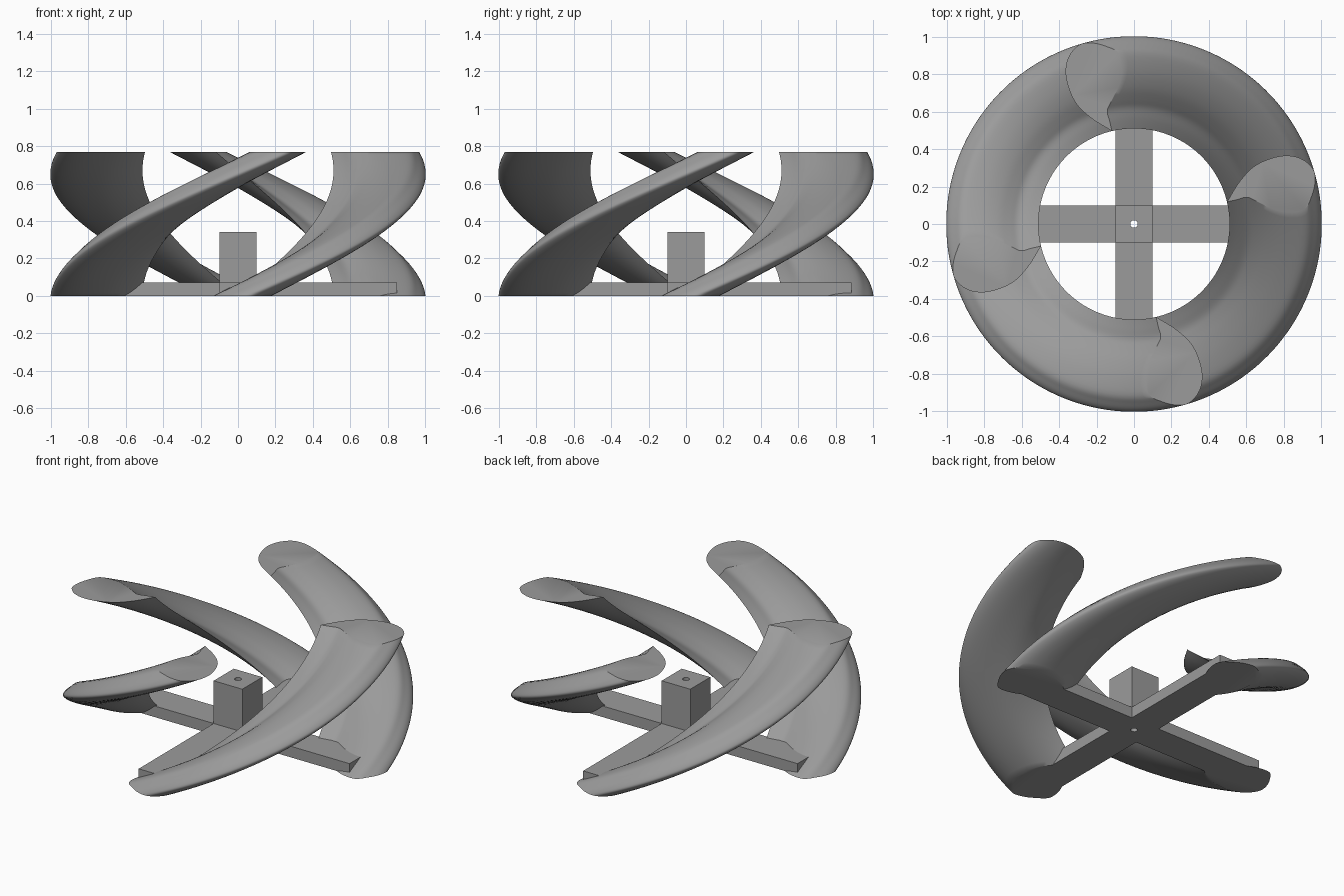
import bpy, bmesh, math
from mathutils import Vector

if "Cube" in bpy.data.objects:
    bpy.data.objects.remove(bpy.data.objects["Cube"])

HEIGHT = 0.77
TWIST = math.radians(103)

grey = bpy.data.materials.new("plain_grey")
grey.diffuse_color = (0.33, 0.33, 0.33, 1)
grey.use_nodes = True
grey.node_tree.nodes["Principled BSDF"].inputs["Base Color"].default_value = grey.diffuse_color

# Blade section at the top; the first point is the sharp inner edge
SECTION = [(0.497, 0.118), (0.55, 0.13), (0.604, 0.143), (0.655, 0.122), (0.73, 0.085),
           (0.82, 0.064), (0.912, 0.079), (0.95, 0.15), (0.968, 0.225), (0.957, 0.295),
           (0.888, 0.352), (0.785, 0.364), (0.655, 0.317), (0.567, 0.23), (0.497, 0.118)]


def smooth_outline(points, steps=4):
    """Curve through the points, keeping the corner at the ends."""
    p = [Vector(q) for q in points]
    p = [2 * p[0] - p[1]] + p + [2 * p[-1] - p[-2]]
    out = []
    for i in range(1, len(p) - 2):
        a, b, c, d = p[i - 1:i + 3]
        for s in range(steps):
            t = s / steps
            out.append(0.5 * (2 * b + (c - a) * t + (2 * a - 5 * b + 4 * c - d) * t ** 2
                              + (3 * b - a - 3 * c + d) * t ** 3))
    return out


def finish(name, bm, smooth=False):
    bmesh.ops.recalc_face_normals(bm, faces=bm.faces)
    mesh = bpy.data.meshes.new(name)
    bm.to_mesh(mesh)
    bm.free()
    mesh.materials.append(grey)
    ob = bpy.data.objects.new(name, mesh)
    bpy.context.collection.objects.link(ob)
    if smooth:
        bpy.context.view_layer.objects.active = ob
        ob.select_set(True)
        bpy.ops.object.shade_smooth_by_angle(angle=math.radians(35))
        ob.select_set(False)
    return ob


def twisted_blade(name, start, layers=48):
    outline = smooth_outline(SECTION)
    n = len(outline)
    bm = bmesh.new()
    rings = []
    for k in range(layers + 1):
        f = k / layers
        a = start - TWIST * (1 - f)
        ca, sa = math.cos(a), math.sin(a)
        rings.append([bm.verts.new((x * ca - y * sa, x * sa + y * ca, HEIGHT * f))
                      for x, y in outline])
    for lo, hi in zip(rings, rings[1:]):
        for i in range(n):
            j = (i + 1) % n
            bm.faces.new((lo[i], lo[j], hi[j], hi[i]))
    bm.faces.new(rings[0])
    bm.faces.new(rings[-1])
    return finish(name, bm, True)


def prism(name, outline, z0, z1):
    bm = bmesh.new()
    face = bm.faces.new([bm.verts.new((x, y, z0)) for x, y in outline])
    top = bmesh.ops.extrude_face_region(bm, geom=[face])["geom"]
    for v in top:
        if isinstance(v, bmesh.types.BMVert):
            v.co.z = z1
    return finish(name, bm)


# Four twisted blades
for i in range(4):
    twisted_blade(f"blade_{i + 1}", i * math.pi / 2)

# Flat cross of arms and the square hub above it
w, lx, front, back = 0.1, 0.85, -0.85, 0.885
arms = prism("cross_arms", [(w, w), (w, back), (-w, back), (-w, w), (-lx, w), (-lx, -w),
                            (-w, -w), (-w, front), (w, front), (w, -w), (lx, -w), (lx, w)], 0, 0.07)
hub = prism("hub", [(w, w), (-w, w), (-w, -w), (w, -w)], 0.07, 0.34)

# Shaft bore through arms and hub
ring = [(0.02 * math.cos(t * math.tau / 24), 0.02 * math.sin(t * math.tau / 24)) for t in range(24)]
cutter = prism("bore_cutter", ring, -0.1, 0.5)
cutter.hide_render = True
cutter.hide_set(True)
for ob in (arms, hub):
    mod = ob.modifiers.new("bore", "BOOLEAN")
    mod.operation = "DIFFERENCE"
    mod.solver = "EXACT"
    mod.object = cutter
